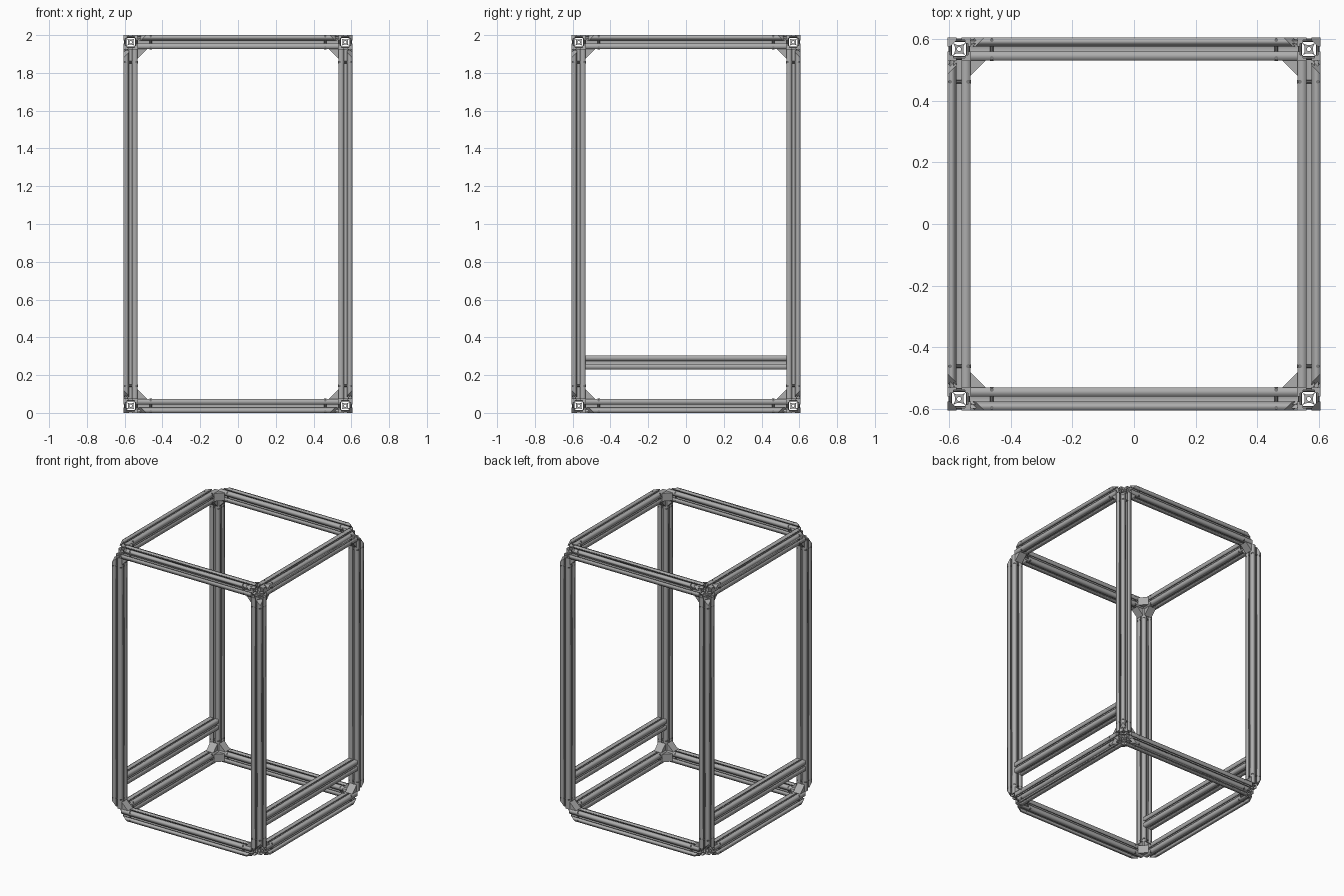
import bpy, bmesh, math
from itertools import product
from mathutils import Matrix, Vector

if "Cube" in bpy.data.objects:
    bpy.data.objects.remove(bpy.data.objects["Cube"], do_unlink=True)

HALF = Vector((0.605, 0.605, 1.0))   # half size of the whole frame
W = 0.074                            # beam width
H = W / 2
CUT = 0.118                          # corner chamfer, measured along the edges
LEG = 0.05                           # gusset leg
SIGNS = (-1, 1)
NAMES = ("cross_beam", "side_beam", "post")


def material(name, value):
    m = bpy.data.materials.new(name)
    m.use_nodes = True
    colour = (value, value, value, 1)
    m.diffuse_color = colour
    m.node_tree.nodes["Principled BSDF"].inputs["Base Color"].default_value = colour
    return m


METAL = material("grey aluminium", 0.42)
PIN = material("dark grey steel", 0.2)


def add_object(name, bm, mat):
    bmesh.ops.recalc_face_normals(bm, faces=bm.faces)
    me = bpy.data.meshes.new(name)
    bm.to_mesh(me)
    bm.free()
    me.materials.append(mat)
    ob = bpy.data.objects.new(name, me)
    ob.location.z = HALF.z
    bpy.context.collection.objects.link(ob)
    return ob


def slot_profile():
    """Square section with a T-slot in every side."""
    lip, cav, core = 0.008, 0.019, 0.014
    depth = H - 0.008
    quarter = [(H, -H), (H, -lip), (depth, -lip), (depth, -cav),
               (core + 0.005, -cav), (core, -lip), (core, lip),
               (core + 0.005, cav), (depth, cav), (depth, lip), (H, lip)]
    points = []
    for k in range(4):
        turn = Matrix.Rotation(k * math.pi / 2, 2)
        points += [turn @ Vector(p) for p in quarter]
    return points


def extrusion(length):
    """Mesh of a beam along z, with a round bore through the core."""
    bore = [Vector((0.007 * math.cos(a * math.pi / 6), 0.007 * math.sin(a * math.pi / 6)))
            for a in range(12)]
    cu = bpy.data.curves.new("section", "CURVE")
    cu.dimensions = "2D"
    cu.fill_mode = "BOTH"
    cu.extrude = length / 2
    for loop in (slot_profile(), bore):
        sp = cu.splines.new("POLY")
        sp.points.add(len(loop) - 1)
        for pt, p in zip(sp.points, loop):
            pt.co = (p.x, p.y, 0, 1)
        sp.use_cyclic_u = True
    ob = bpy.data.objects.new("section", cu)
    bpy.context.collection.objects.link(ob)
    bpy.context.view_layer.update()
    me = bpy.data.meshes.new_from_object(
        ob.evaluated_get(bpy.context.evaluated_depsgraph_get()))
    bpy.data.objects.remove(ob, do_unlink=True)
    bm = bmesh.new()
    bm.from_mesh(me)
    bpy.data.meshes.remove(me)
    bmesh.ops.remove_doubles(bm, verts=bm.verts, dist=0.00001)
    return bm


def along(axis):
    """Rotation taking z to the given axis."""
    return Vector((0, 0, 1)).rotation_difference(
        Vector([float(i == axis) for i in range(3)])).to_matrix().to_4x4()


def beam(name, axis, centre):
    bm = extrusion(2 * (HALF[axis] - W))
    bm.transform(Matrix.Translation(centre) @ along(axis))
    # slice the outer tips off along the frame's chamfered corners
    for s in product(SIGNS, repeat=3):
        n = Vector(s)
        spot = n * (sum(HALF) - CUT) / 3
        if max((v.co - spot).dot(n) for v in bm.verts) < 0.0001:
            continue
        cut = bmesh.ops.bisect_plane(bm, geom=bm.verts[:] + bm.edges[:] + bm.faces[:],
                                     plane_co=spot, plane_no=n, clear_outer=True)
        rim = [e for e in cut["geom_cut"] if isinstance(e, bmesh.types.BMEdge)]
        bmesh.ops.triangle_fill(bm, edges=rim, use_beauty=True)
    return add_object(name, bm, METAL)


def pins(name, axis, centre):
    """Small dowels crossing the flanges near both beam ends."""
    bm = bmesh.new()
    others = [i for i in range(3) if i != axis]
    for end, side, (a, b) in product(SIGNS, SIGNS, (others, others[::-1])):
        p = centre.copy()
        p[axis] = end * (HALF[axis] - 0.143)
        p[a] += side * 0.029
        bmesh.ops.create_cone(bm, cap_ends=True, segments=8, radius1=0.006,
                              radius2=0.006, depth=W + 0.002,
                              matrix=Matrix.Translation(p) @ along(b))
    add_object(name, bm, PIN)


# twelve frame edges
for axis in range(3):
    a, b = [i for i in range(3) if i != axis]
    for k, (sa, sb) in enumerate(product(SIGNS, repeat=2)):
        c = Vector()
        c[a] = sa * (HALF[a] - H)
        c[b] = sb * (HALF[b] - H)
        beam(f"{NAMES[axis]}_{k + 1}", axis, c)
        pins(f"{NAMES[axis]}_pins_{k + 1}", axis, c)

# low rails between the front and back posts
for s, label in ((-1, "right"), (1, "left")):
    beam(f"{label}_low_rail", 1, Vector((s * (HALF.x - H), 0, 0.268 - HALF.z)))

# triangular gussets inside every pair of beams at each corner
for k, s in enumerate(product(SIGNS, repeat=3)):
    bm = bmesh.new()
    for axis in range(3):
        a, b = [i for i in range(3) if i != axis]
        rings = []
        for offset in (0.008, W - 0.008):
            ring = []
            for da, db in ((W, W), (W + LEG, W), (W, W + LEG)):
                d = Vector()
                d[axis], d[a], d[b] = offset, da, db
                ring.append(bm.verts.new([s[i] * (HALF[i] - d[i]) for i in range(3)]))
            rings.append(ring)
            bm.faces.new(ring)
        for i in range(3):
            j = (i + 1) % 3
            bm.faces.new((rings[0][i], rings[0][j], rings[1][j], rings[1][i]))
    add_object(f"corner_gussets_{k + 1}", bm, METAL)
